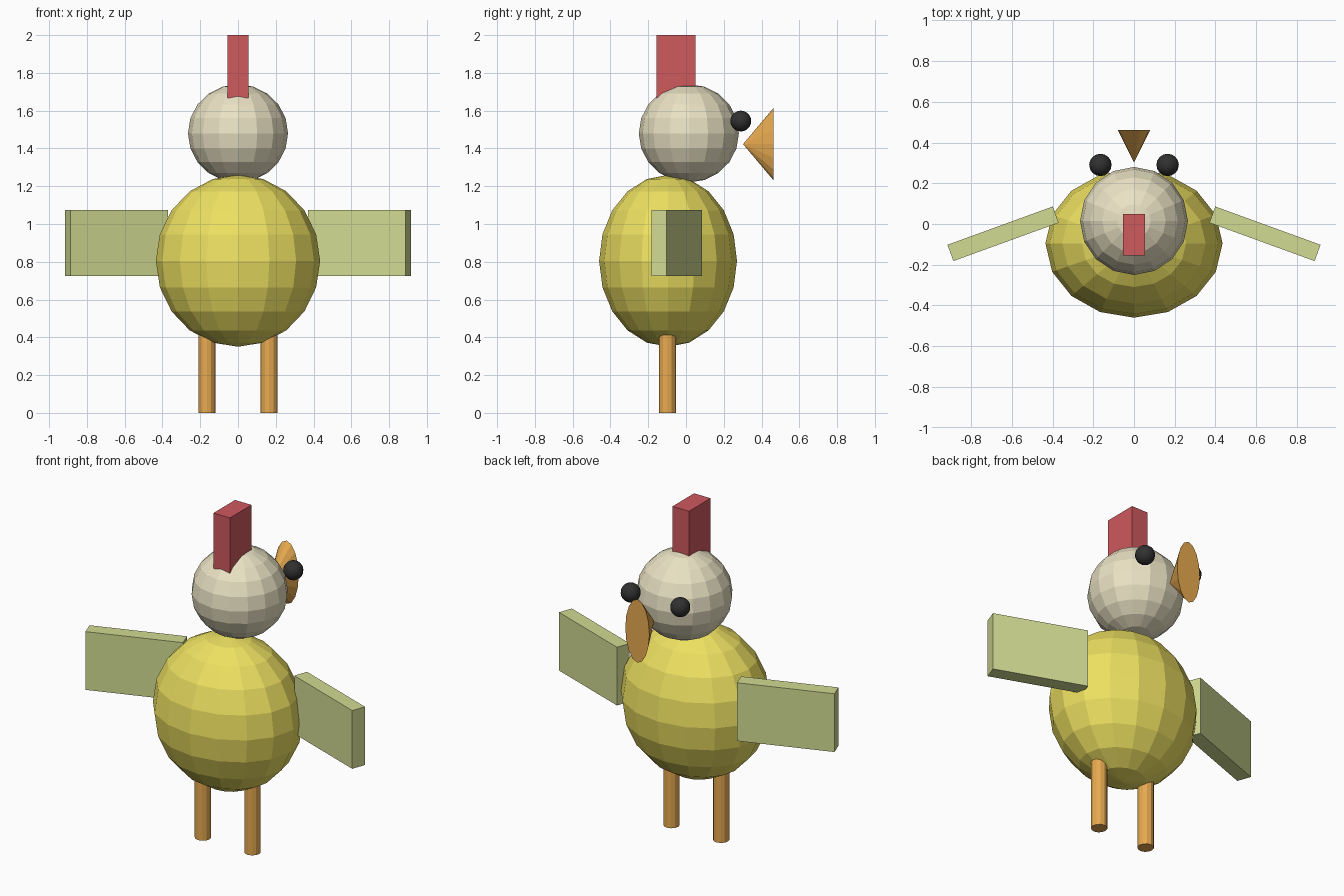
import bpy
from math import radians

if "Cube" in bpy.data.objects:
    bpy.data.objects.remove(bpy.data.objects["Cube"])


def finish(name, color, scale=(1, 1, 1)):
    ob = bpy.context.object
    ob.name = name
    ob.scale = scale
    mat = bpy.data.materials.get(color[0]) or bpy.data.materials.new(color[0])
    mat.diffuse_color = (*color[1], 1)
    mat.use_nodes = True
    mat.node_tree.nodes["Principled BSDF"].inputs["Base Color"].default_value = mat.diffuse_color
    ob.data.materials.append(mat)
    return ob


def ball(name, loc, scale, color, segs=16, rings=10):
    bpy.ops.mesh.primitive_uv_sphere_add(segments=segs, ring_count=rings, radius=1, location=loc)
    return finish(name, color, scale)


def box(name, loc, size, color, turn=0):
    bpy.ops.mesh.primitive_cube_add(size=1, location=loc, rotation=(0, 0, turn))
    return finish(name, color, size)


YELLOW = ("yellow", (0.85, 0.75, 0.12))
CREAM = ("cream", (0.82, 0.76, 0.55))
GREEN = ("pale_green", (0.64, 0.71, 0.29))
ORANGE = ("orange", (0.80, 0.40, 0.08))
RED = ("red", (0.62, 0.10, 0.11))
BLACK = ("black", (0.03, 0.03, 0.03))

# Body and head
ball("body", (0, -0.095, 0.805), (0.435, 0.365, 0.455), YELLOW)
ball("head", (0, 0.015, 1.48), (0.265, 0.265, 0.26), CREAM)

# Comb
box("comb", (0, -0.0525, 1.80), (0.11, 0.205, 0.40), RED)

# Beak: flattened cone with its tip toward the head
bpy.ops.mesh.primitive_cone_add(vertices=16, radius1=1, radius2=0, depth=1,
                                location=(0, 0.382, 1.423), rotation=(radians(90), 0, 0))
finish("beak", ORANGE, (0.08, 0.19, 0.16))

# Paired parts
for side, s in (("left", -1), ("right", 1)):
    eye = ball(side + "_eye", (s * 0.165, 0.29, 1.545), (0.055,) * 3, BLACK, 16, 12)
    bpy.ops.object.shade_smooth()
    box(side + "_wing", (s * 0.643, -0.048, 0.90), (0.55, 0.085, 0.35), GREEN, radians(-20) * s)
    bpy.ops.mesh.primitive_cylinder_add(vertices=12, radius=0.045, depth=0.5,
                                        location=(s * 0.165, -0.098, 0.25))
    finish(side + "_leg", ORANGE)
